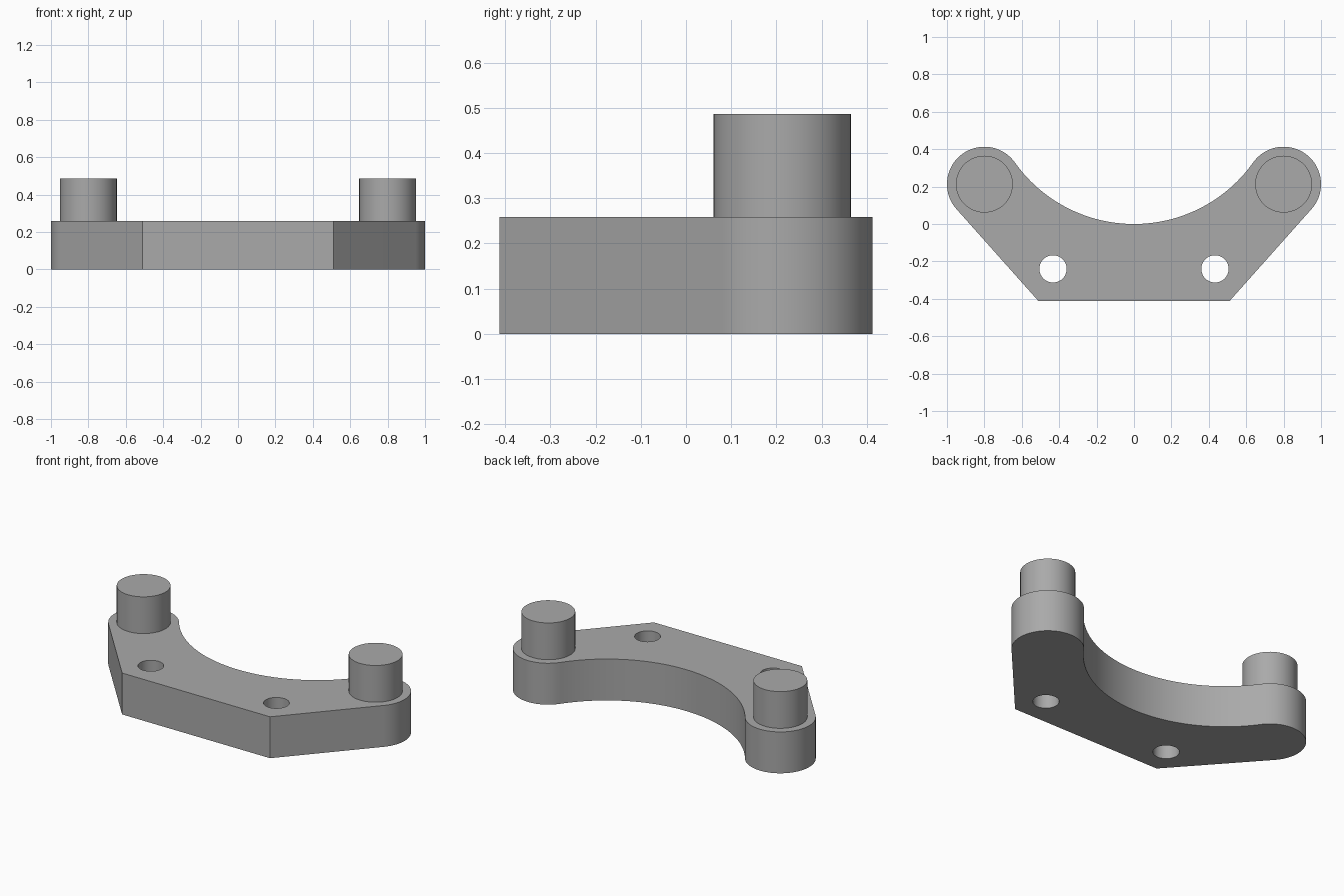
import bpy
import bmesh
from math import asin, atan2, cos, hypot, pi, radians, sin, sqrt

if "Cube" in bpy.data.objects:
    bpy.data.objects.remove(bpy.data.objects["Cube"])

# Main dimensions
LOBE_X, LOBE_Y, LOBE_R = 0.8, 0.213, 0.2
FRONT_X, FRONT_Y = 0.51, -0.413
HOLE_X, HOLE_Y, HOLE_R = 0.433, -0.24, 0.073
PEG_R, PEG_TOP, PLATE_TOP = 0.152, 0.487, 0.258

grey = bpy.data.materials.new("plain grey")
grey.use_nodes = True
colour = (0.4, 0.4, 0.4, 1)
grey.diffuse_color = colour
grey.node_tree.nodes["Principled BSDF"].inputs["Base Color"].default_value = colour


def arc(cx, cy, r, start, end, steps):
    angles = [start + (end - start) * i / steps for i in range(steps + 1)]
    return [(cx + r * cos(a), cy + r * sin(a)) for a in angles]


def extrude_part(name, loops, bottom, top):
    """Fill closed outlines, inner loops being holes, and raise them."""
    bm = bmesh.new()
    for loop in loops:
        verts = [bm.verts.new((x, y, bottom)) for x, y in loop]
        for a, b in zip(verts, verts[1:] + verts[:1]):
            bm.edges.new((a, b))
    bmesh.ops.triangle_fill(bm, edges=bm.edges[:], use_beauty=True)
    raised = bmesh.ops.extrude_face_region(bm, geom=bm.faces[:], use_keep_orig=True)
    moved = [v for v in raised["geom"] if isinstance(v, bmesh.types.BMVert)]
    bmesh.ops.translate(bm, verts=moved, vec=(0, 0, top - bottom))
    bmesh.ops.recalc_face_normals(bm, faces=bm.faces[:])
    mesh = bpy.data.meshes.new(name)
    bm.to_mesh(mesh)
    bm.free()
    mesh.materials.append(grey)
    obj = bpy.data.objects.new(name, mesh)
    bpy.context.collection.objects.link(obj)
    bpy.ops.object.select_all(action="DESELECT")
    obj.select_set(True)
    bpy.context.view_layer.objects.active = obj
    bpy.ops.object.shade_smooth_by_angle(angle=radians(30))


# Concave back arc touches both rounded lobes and passes through the middle
bay_r = (LOBE_X**2 + LOBE_Y**2 - LOBE_R**2) / (2 * (LOBE_Y + LOBE_R))
bay_angle = atan2(LOBE_Y - bay_r, LOBE_X)

# Slanted side runs from the front corner tangent to the lobe
dx, dy = LOBE_X - FRONT_X, LOBE_Y - FRONT_Y
side_angle = atan2(dy, dx) - asin(LOBE_R / hypot(dx, dy)) - pi / 2

# Left half of the outline, from the front corner to the middle of the bay
half = [(FRONT_X, FRONT_Y)]
half += arc(LOBE_X, LOBE_Y, LOBE_R, side_angle, bay_angle + pi, 40)
half += arc(0, bay_r, bay_r, bay_angle, -pi / 2, 32)[1:]
outline = half + [(-x, y) for x, y in reversed(half[:-1])]

holes = [arc(s * HOLE_X, HOLE_Y, HOLE_R, 0, 2 * pi, 40)[:-1] for s in (1, -1)]
extrude_part("bracket_plate", [outline] + holes, 0, PLATE_TOP)

# Upright pegs on the lobes
for side, s in (("left", 1), ("right", -1)):
    circle = arc(s * LOBE_X, LOBE_Y, PEG_R, 0, 2 * pi, 64)[:-1]
    extrude_part(side + "_peg", [circle], PLATE_TOP, PEG_TOP)
